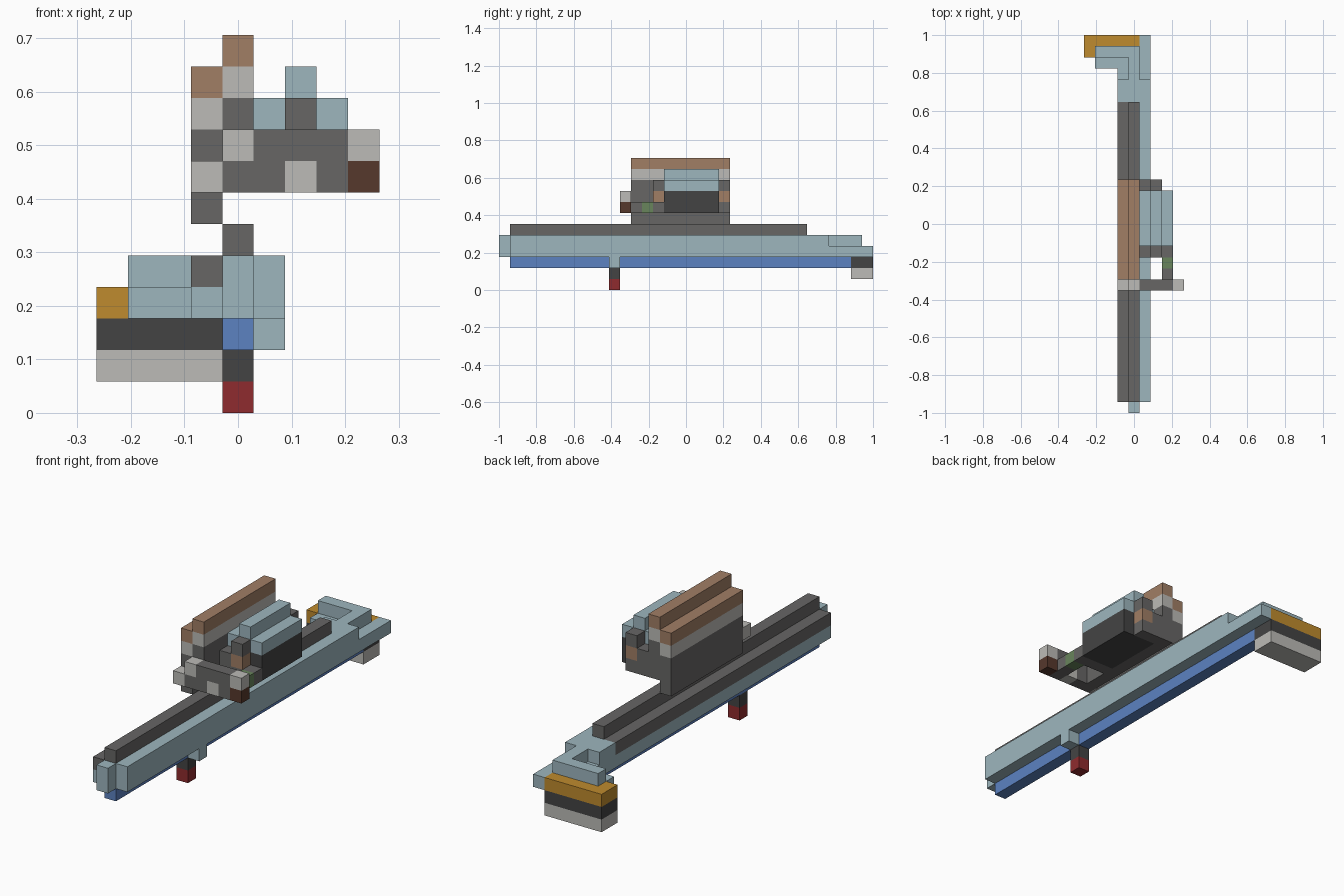
import bpy
import bmesh
from mathutils import Matrix, Vector

cube = bpy.data.objects.get("Cube")
if cube:
    bpy.data.objects.remove(cube, do_unlink=True)

U = 2 / 34  # edge of one block


def material(name, r, g, b):
    def lin(c):
        c /= 255
        return c / 12.92 if c <= 0.04 else ((c + 0.055) / 1.055) ** 2.4
    colour = (lin(r), lin(g), lin(b), 1)
    m = bpy.data.materials.new(name)
    m.use_nodes = True
    m.diffuse_color = colour
    node = next(n for n in m.node_tree.nodes if n.type == "BSDF_PRINCIPLED")
    node.inputs["Base Color"].default_value = colour
    return m


pale_blue = material("pale blue", 157, 182, 190)
grey = material("grey", 103, 102, 101)
charcoal = material("charcoal", 68, 68, 68)
light_grey = material("light grey", 188, 187, 183)
tan = material("tan", 161, 126, 101)
dark_brown = material("dark brown", 86, 56, 44)
red = material("red", 143, 43, 46)
amber = material("amber", 191, 139, 46)
blue = material("blue", 92, 130, 193)
green = material("green", 104, 133, 92)


def part(name, mat, *boxes):
    """Boxes are (first x, y, z block), (size in blocks)."""
    bm = bmesh.new()
    for start, size in boxes:
        s = Vector(size)
        centre = (Vector(start) + s / 2 - Vector((4.5, 17, 0))) * U
        bmesh.ops.create_cube(
            bm, size=1, matrix=Matrix.Translation(centre) @ Matrix.Diagonal((*(s * U), 1)))
    me = bpy.data.meshes.new(name)
    bm.to_mesh(me)
    bm.free()
    me.materials.append(mat)
    ob = bpy.data.objects.new(name, me)
    bpy.context.collection.objects.link(ob)


# Long body
part("body", pale_blue,
     ((3, 1, 3), (3, 31, 1)), ((4, 1, 4), (2, 29, 1)))
part("nose", pale_blue, ((4, 0, 3), (1, 1, 2)))
part("lower_rail", blue, ((4, 1, 2), (1, 31, 1)))
part("side_rail", grey, ((3, 1, 4), (1, 27, 1)))
part("top_rail", grey, ((4, 1, 5), (1, 27, 1)))

# Rear end with its sideways frame and pad
part("rear_frame", pale_blue,
     ((5, 32, 3), (1, 2, 1)), ((3, 28, 4), (1, 2, 1)),
     ((4, 30, 4), (1, 3, 1)), ((1, 32, 4), (3, 1, 1)), ((1, 31, 3), (2, 1, 1)))
for k, (name, mat) in enumerate([("pad_base", light_grey), ("pad_middle", charcoal),
                                 ("pad_top", amber)]):
    part(name, mat, ((0, 32, k + 1), (5, 2, 1)))

# Peg under the body
part("peg_tip", red, ((4, 10, 0), (1, 1, 1)))
part("peg_stem", charcoal, ((4, 10, 1), (1, 1, 1)))
part("peg_bracket", pale_blue, ((5, 10, 2), (1, 1, 1)))

# Two-layer upright wall, one layer a block higher than the other
part("wall", grey, ((3, 12, 6), (1, 9, 3)), ((4, 12, 7), (1, 9, 3)))
part("wall_band", light_grey, ((3, 12, 9), (1, 9, 1)), ((4, 12, 10), (1, 9, 1)))
part("wall_cap", tan, ((3, 12, 10), (1, 9, 1)), ((4, 12, 11), (1, 9, 1)))

# Drum held beside the wall
part("drum", charcoal, ((5, 15, 7), (3, 5, 2)))
part("drum_cover", pale_blue, ((5, 15, 9), (3, 5, 1)), ((6, 15, 10), (1, 5, 1)))
for name, j in (("front", 14), ("back", 20)):
    part(name + "_drum_mount", grey,
         ((5, j, 7), (1, 1, 2)), ((6, j, 7), (1, 1, 1)), ((6, j, 9), (1, 1, 1)))
    part(name + "_drum_hub", tan, ((6, j, 8), (1, 1, 1)))

# Link between drum and crossbar
part("link", grey, ((7, 12, 7), (1, 1, 1)), ((7, 14, 7), (1, 1, 1)))
part("link_light", green, ((7, 13, 7), (1, 1, 1)))

# Crossbar in front
part("crossbar", grey,
     ((4, 11, 7), (2, 1, 1)), ((7, 11, 7), (1, 1, 1)), ((5, 11, 8), (3, 1, 1)))
part("crossbar_studs", light_grey,
     ((3, 11, 7), (1, 1, 1)), ((4, 11, 8), (1, 1, 1)),
     ((6, 11, 7), (1, 1, 1)), ((8, 11, 8), (1, 1, 1)))
part("crossbar_foot", dark_brown, ((8, 11, 7), (1, 1, 1)))
